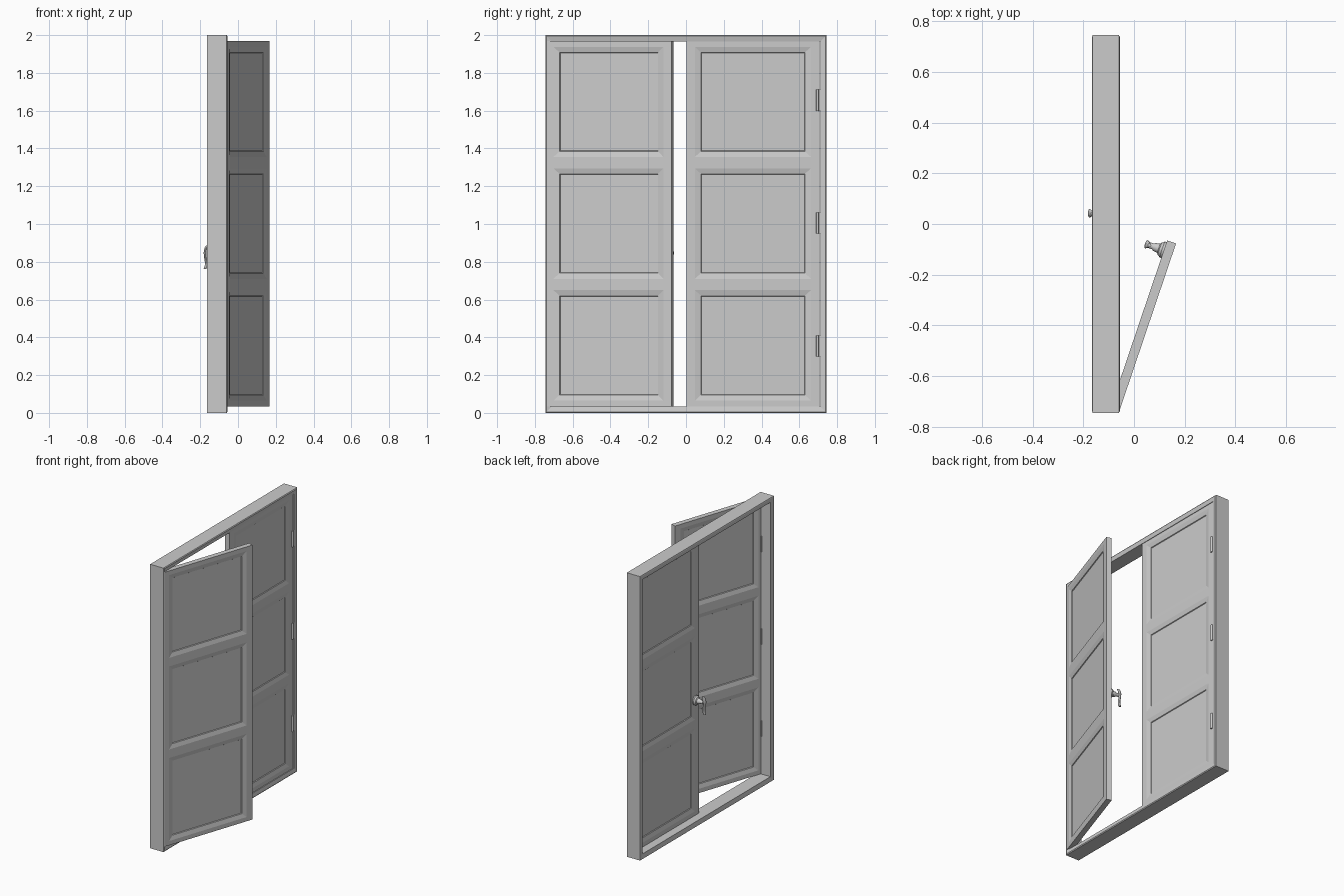
import bpy, bmesh, math
from mathutils import Matrix, Vector

if "Cube" in bpy.data.objects:
    bpy.data.objects.remove(bpy.data.objects["Cube"])


def finish(name, bm, matrix=Matrix(), smooth=False):
    """Place the mesh, fix normals and link it as an object."""
    bmesh.ops.remove_doubles(bm, verts=bm.verts, dist=1e-5)
    bm.transform(matrix)
    bmesh.ops.recalc_face_normals(bm, faces=bm.faces)
    me = bpy.data.meshes.new(name)
    bm.to_mesh(me)
    bm.free()
    ob = bpy.data.objects.new(name, me)
    bpy.context.collection.objects.link(ob)
    if smooth:
        bpy.context.view_layer.objects.active = ob
        ob.select_set(True)
        bpy.ops.object.shade_smooth_by_angle(angle=math.radians(35))
        ob.select_set(False)
    return ob


def loft(bm, rings, caps=(False, False), wrap=False):
    """Bridge equal-length rings of points with quads."""
    vs = [[bm.verts.new(p) for p in r] for r in rings]
    n = len(vs[0])
    pairs = list(zip(vs, vs[1:])) + ([(vs[-1], vs[0])] if wrap else [])
    for a, b in pairs:
        for i in range(n):
            j = (i + 1) % n
            bm.faces.new((a[i], a[j], b[j], b[i]))
    for on, r in zip(caps, (vs[0], vs[-1])):
        if on:
            bm.faces.new(r)


def rect(x, u0, u1, z0, z1):
    return [(x, u0, z0), (x, u1, z0), (x, u1, z1), (x, u0, z1)]


# Outer frame: mitred profile swept round the opening
bm = bmesh.new()
profile = [(-0.163, 0), (-0.165, 0.006), (-0.160, 0.034),
           (-0.062, 0.034), (-0.056, 0.006), (-0.060, 0)]
loft(bm, [rect(x, -0.745 + d, 0.745 - d, d, 2 - d) for x, d in profile], wrap=True)
finish("door_frame", bm)

# Leaf space: x = outward from front face, y = from free edge to hinge
W, T, Z0, Z1 = 0.705, 0.037, 0.035, 1.968
levels = [Z0, 0.68, 1.325, Z1]
closed = Matrix.Translation((-0.066, 0.002, 0))
a = math.radians(18.7)
s, c = math.sin(a), math.cos(a)
opened = Matrix(((c, -s, 0, 0.166), (-s, -c, 0, -0.077), (0, 0, 1, 0), (0, 0, 0, 1)))


def leaf(name, m):
    bm = bmesh.new()
    # Moulded panels on both faces: flat border, slope, small step, panel
    steps = [(0, 0, 0), (0.045, 0.03, 0), (0.078, 0.06, 0.007), (0.08, 0.063, 0.012)]
    for base, sign in ((0, -1), (-T, 1)):
        for z0, z1 in zip(levels, levels[1:]):
            loft(bm, [rect(base + sign * d, iu, W - iu, z0 + iz, z1 - iz)
                      for iu, iz, d in steps], caps=(False, True))
    # Edges of the leaf
    outline = [(0, z) for z in levels] + [(W, z) for z in reversed(levels)]
    loft(bm, [[(x, u, z) for u, z in outline] for x in (0, -T)])
    finish(name, bm, m)


def handle(name, m):
    u, zc, n = 0.04, 0.845, 24
    # Turned rosette and neck
    bm = bmesh.new()
    turned = [(0, 0.033), (0.008, 0.033), (0.012, 0.028), (0.018, 0.026),
              (0.022, 0.019), (0.04, 0.016), (0.046, 0.012), (0.062, 0.012)]
    ang = [2 * math.pi * i / n for i in range(n)]
    loft(bm, [[(-T - d, u + r * math.cos(t), zc + r * math.sin(t)) for t in ang]
              for d, r in turned], caps=(True, True))
    finish(name + "_rosette", bm, m, True)
    # Curved lever hanging down from the neck
    bm = bmesh.new()
    path = [(0.060, 0.886, 0.007), (0.068, 0.872, 0.014), (0.072, 0.848, 0.017),
            (0.070, 0.825, 0.015), (0.066, 0.80, 0.013), (0.066, 0.78, 0.012),
            (0.072, 0.762, 0.008)]
    loft(bm, [[(-T - d + 0.007 * math.cos(t), u + w * math.sin(t), z) for t in ang]
              for d, z, w in path], caps=(True, True))
    finish(name + "_lever", bm, m, True)


for side, m in (("right", closed), ("left", opened)):
    leaf(side + "_leaf", m)
    handle(side + "_handle", m)

# Three hinges on each jamb: knuckle and leaf plate
for side, sg in (("right", 1), ("left", -1)):
    for k, z in enumerate((0.355, 1.005, 1.655)):
        bm = bmesh.new()
        bmesh.ops.create_cone(bm, cap_ends=True, segments=12, radius1=0.007,
                              radius2=0.007, depth=0.112,
                              matrix=Matrix.Translation((-0.063, sg * 0.696, z)))
        bmesh.ops.create_cube(bm, size=1, matrix=Matrix.Translation((-0.078, sg * 0.709, z))
                              @ Matrix.Diagonal((0.03, 0.006, 0.112, 1)))
        finish(f"{side}_hinge_{k}", bm, smooth=True)
